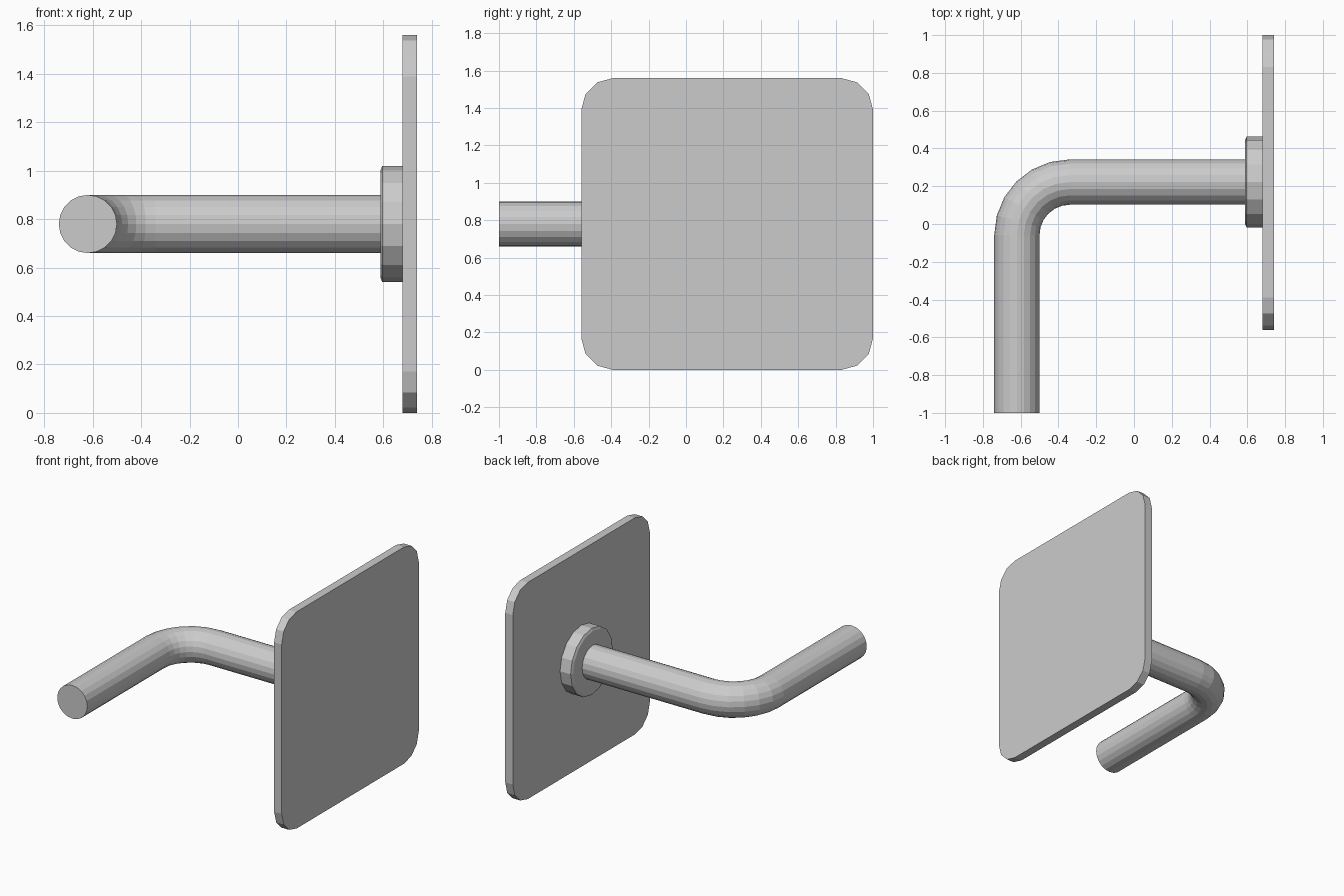
import bpy, bmesh
from math import sin, cos, pi, radians
from mathutils import Vector

if "Cube" in bpy.data.objects:
    bpy.data.objects.remove(bpy.data.objects["Cube"])

CY, CZ = 0.222, 0.78      # axis of the horizontal arm


def mesh_object(name, rings):
    """Skin a list of equal-length vertex rings and cap both ends."""
    bm = bmesh.new()
    loops = [[bm.verts.new(p) for p in ring] for ring in rings]
    n = len(loops[0])
    for a, b in zip(loops, loops[1:]):
        for i in range(n):
            j = (i + 1) % n
            bm.faces.new((a[i], a[j], b[j], b[i]))
    bm.faces.new(loops[0][::-1])
    bm.faces.new(loops[-1])
    bmesh.ops.recalc_face_normals(bm, faces=bm.faces)
    mesh = bpy.data.meshes.new(name)
    bm.to_mesh(mesh)
    bm.free()
    obj = bpy.data.objects.new(name, mesh)
    bpy.context.collection.objects.link(obj)
    return obj


def circle(centre, side, radius, n):
    """Ring spanned by a horizontal side vector and z."""
    up = Vector((0, 0, 1))
    return [Vector(centre) + side * radius * cos(2 * pi * i / n)
            + up * radius * sin(2 * pi * i / n) for i in range(n)]


# Square back plate with rounded corners
R, STEPS = 0.17, 3
outline = []
for k, (y, z) in enumerate([(1 - R, 1.56 - R), (-0.56 + R, 1.56 - R),
                            (-0.56 + R, R), (1 - R, R)]):
    for s in range(STEPS + 1):
        a = radians(90 * k + 90 * s / STEPS)
        outline.append((y + R * cos(a), z + R * sin(a)))
mesh_object("back_plate", [[(x, y, z) for y, z in outline] for x in (0.68, 0.74)])

# Round mounting flange with a slightly eased front edge
Y = Vector((0, 1, 0))
mesh_object("mounting_flange", [circle((x, CY, CZ), Y, r, 16)
                                for x, r in ((0.588, 0.222), (0.596, 0.24), (0.68, 0.24))])

# Bent round bar: straight grip, quarter bend, straight arm
BEND, BX, BY, SEG = 0.28, -0.34, CY - 0.28, 6
BAR_R, SIDES = 0.12, 20
rings = [circle((BX - BEND, -1, CZ), Vector((-1, 0, 0)), BAR_R, SIDES)]
for s in range(SEG + 1):
    a = radians(180 - 90 * s / SEG)
    out = Vector((cos(a), sin(a), 0))
    rings.append(circle(Vector((BX, BY, CZ)) + out * BEND, out, BAR_R, SIDES))
rings.append(circle((0.60, CY, CZ), Y, BAR_R, SIDES))
mesh_object("bent_bar", rings)
